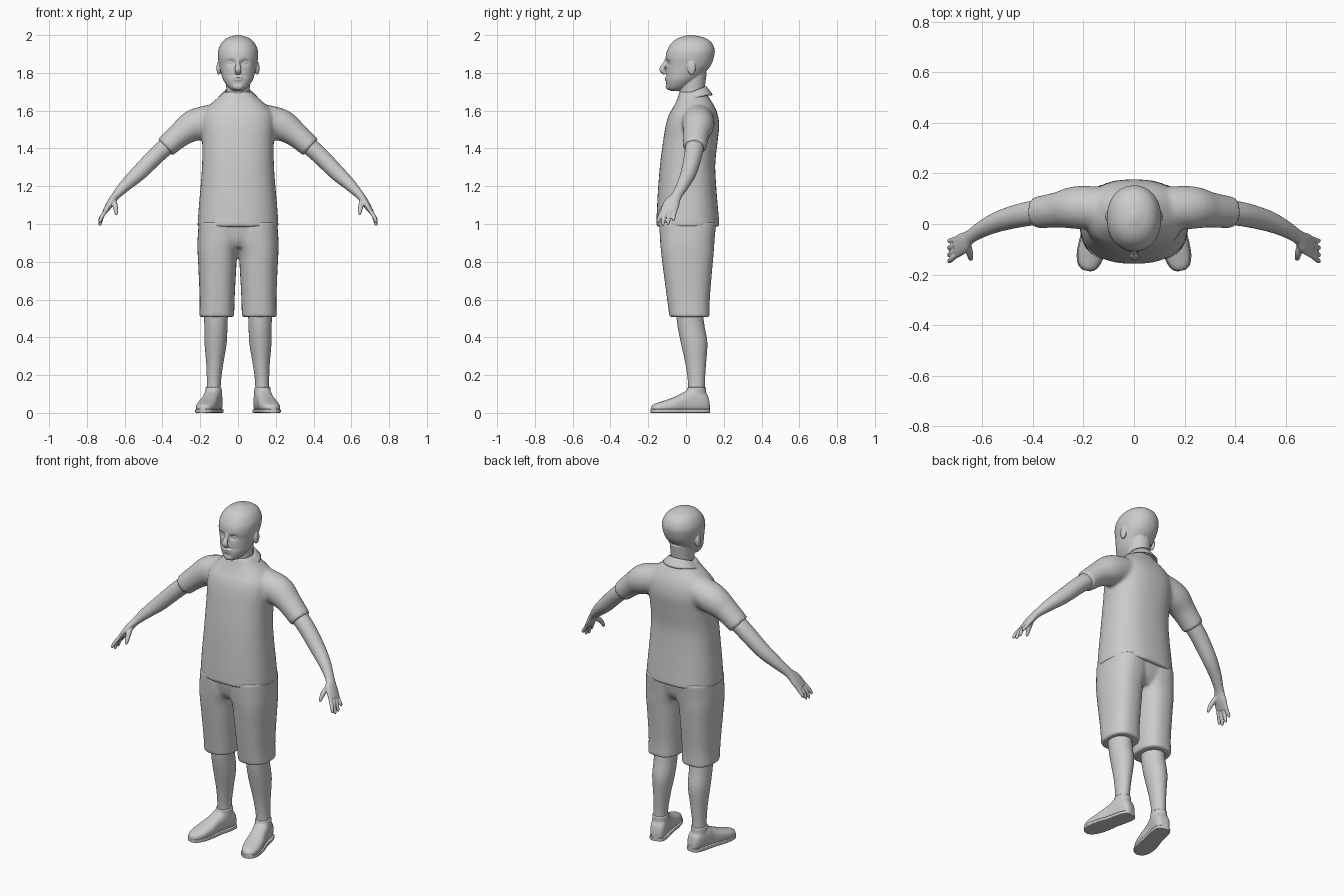
import bpy, bmesh, math
from mathutils import Vector, Matrix

if "Cube" in bpy.data.objects:
    bpy.data.objects.remove(bpy.data.objects["Cube"])

grey = bpy.data.materials.new("plain grey")
grey.use_nodes = True
grey.diffuse_color = (0.6, 0.6, 0.6, 1)
grey.node_tree.nodes["Principled BSDF"].inputs["Base Color"].default_value = (0.6, 0.6, 0.6, 1)


def smooth_keys(keys, steps):
    """Catmull-Rom interpolation of equal-length tuples."""
    out = []
    for i in range(len(keys) - 1):
        quad = [keys[max(i - 1, 0)], keys[i], keys[i + 1], keys[min(i + 2, len(keys) - 1)]]
        for s in range(steps):
            t = s / steps
            out.append([b + 0.5 * t * (c - a + t * (2 * a - 5 * b + 4 * c - d + t * (3 * (b - c) + d - a)))
                        for a, b, c, d in zip(*quad)])
    return out + [list(keys[-1])]


def loft(bm, frames, power=2.0, side=1, seg=32):
    """Closed skin over superellipse rings given as (centre, half axis u, half axis v)."""
    rings = []
    for c, u, v in frames:
        ring = []
        for k in range(seg):
            a = math.tau * k / seg
            cu, sv = math.cos(a), math.sin(a)
            p = c + u * math.copysign(abs(cu) ** (2 / power), cu) + v * math.copysign(abs(sv) ** (2 / power), sv)
            ring.append(bm.verts.new((p.x * side, p.y, p.z)))
        rings.append(ring)
    for r, q in zip(rings, rings[1:]):
        for k in range(seg):
            n = (k + 1) % seg
            bm.faces.new((r[k], r[n], q[n], q[k]))
    bm.faces.new(rings[0])
    bm.faces.new(rings[-1])


def column(keys, steps=5):
    """Upright frames from (z, x0, x1, y0, y1)."""
    return [(Vector(((x0 + x1) / 2, (y0 + y1) / 2, z)), Vector(((x1 - x0) / 2, 0, 0)), Vector((0, (y1 - y0) / 2, 0)))
            for z, x0, x1, y0, y1 in smooth_keys(keys, steps)]


def round_column(keys, steps=5):
    return column([(z, -x, x, y0, y1) for z, x, y0, y1 in keys], steps)


def tube(keys, ref=(0, 1, 0), steps=5):
    """Frames along a path of (x, y, z, thickness, width along ref)."""
    pts = smooth_keys(keys, steps)
    frames = []
    for i, (x, y, z, a, b) in enumerate(pts):
        t = (Vector(pts[min(i + 1, len(pts) - 1)][:3]) - Vector(pts[max(i - 1, 0)][:3])).normalized()
        v = Vector(ref)
        v = (v - t * v.dot(t)).normalized()
        frames.append((Vector((x, y, z)), t.cross(v) * a, v * b))
    return frames


def ball(bm, place, size):
    bmesh.ops.create_uvsphere(bm, u_segments=20, v_segments=14, radius=1,
                              matrix=Matrix.Translation(place) @ Matrix.Diagonal((*size, 1)))


def finish(bm, name, voxel=0, relax=4):
    bmesh.ops.recalc_face_normals(bm, faces=bm.faces[:])
    mesh = bpy.data.meshes.new(name)
    bm.to_mesh(mesh)
    bm.free()
    mesh.materials.append(grey)
    ob = bpy.data.objects.new(name, mesh)
    bpy.context.collection.objects.link(ob)
    bpy.ops.object.select_all(action='DESELECT')
    ob.select_set(True)
    bpy.context.view_layer.objects.active = ob
    bpy.ops.object.shade_smooth_by_angle(angle=math.radians(40))
    if voxel:
        remesh = ob.modifiers.new("blend", 'REMESH')
        remesh.mode, remesh.voxel_size, remesh.use_smooth_shade = 'VOXEL', voxel, True
        soft = ob.modifiers.new("soften", 'SMOOTH')
        soft.factor, soft.iterations = 0.5, relax
    return ob


# Shirt: body and both sleeves blended together
bm = bmesh.new()
loft(bm, round_column([(0.985, 0.215, -0.158, 0.178), (1.1, 0.207, -0.153, 0.168), (1.2, 0.198, -0.147, 0.16),
                       (1.32, 0.19, -0.137, 0.155), (1.44, 0.19, -0.121, 0.168), (1.52, 0.195, -0.108, 0.176),
                       (1.58, 0.188, -0.09, 0.168), (1.625, 0.155, -0.064, 0.15), (1.665, 0.11, -0.045, 0.125),
                       (1.7, 0.075, -0.035, 0.105)]), 2.4, seg=48)
for s in (1, -1):
    loft(bm, tube([(0.1, 0.06, 1.56, 0.08, 0.085), (0.225, 0.065, 1.525, 0.085, 0.085),
                   (0.305, 0.055, 1.475, 0.067, 0.07), (0.385, 0.045, 1.405, 0.058, 0.063)]), side=s)
finish(bm, "shirt", 0.01, 5)

# Folded collar, open at the throat with pointed tips
bm = bmesh.new()
rows, count = [], 48
for k in range(count + 1):
    f = k / count
    line = []
    for j in range(5):
        h = j / 4
        a = (0.08 + 0.5 * h) + f * (math.tau - 2 * (0.08 + 0.5 * h))
        front = (1 + math.cos(a)) / 2
        top, low = 1.73 - 0.055 * front, 1.685 - 0.085 * front ** 2
        line.append(bm.verts.new(((0.07 + 0.036 * h) * math.sin(a), 0.035 - (0.073 + 0.034 * h) * math.cos(a),
                                  top + (low - top) * h)))
    rows.append(line)
for p, q in zip(rows, rows[1:]):
    for j in range(4):
        bm.faces.new((p[j], p[j + 1], q[j + 1], q[j]))
collar = finish(bm, "collar")
collar.modifiers.new("cloth", 'SOLIDIFY').thickness = 0.008

# Head: skull with eye sockets, neck, nose, lips, eyes and ears
bm = bmesh.new()
loft(bm, round_column([(1.705, 0.025, -0.085, -0.03), (1.722, 0.05, -0.1, 0.01), (1.76, 0.077, -0.106, 0.06),
                       (1.8, 0.09, -0.105, 0.1), (1.84, 0.099, -0.105, 0.132), (1.88, 0.106, -0.108, 0.147),
                       (1.92, 0.105, -0.1, 0.152), (1.96, 0.087, -0.075, 0.136), (1.985, 0.057, -0.04, 0.1),
                       (2.0, 0.012, 0.01, 0.04)], 8), 2.15, seg=64)
for v in bm.verts:
    if v.co.y < 0:
        gap = ((abs(v.co.x) - 0.036) / 0.02) ** 2 + ((v.co.z - 1.855) / 0.014) ** 2
        v.co.y += 0.014 * math.exp(-gap)
        chin = (v.co.x / 0.05) ** 2 + ((v.co.z - 1.785) / 0.007) ** 2
        v.co.y += 0.004 * math.exp(-chin)
loft(bm, round_column([(1.6, 0.066, -0.03, 0.1), (1.7, 0.062, -0.035, 0.098), (1.8, 0.066, -0.03, 0.11)]))
loft(bm, tube([(0, -0.094, 1.885, 0.01, 0.008), (0, -0.112, 1.848, 0.012, 0.011), (0, -0.127, 1.818, 0.014, 0.018),
               (0, -0.108, 1.798, 0.012, 0.014)], (1, 0, 0)), seg=20)
ball(bm, (0, -0.1, 1.775), (0.03, 0.013, 0.006))
ball(bm, (0, -0.099, 1.763), (0.026, 0.013, 0.007))
ball(bm, (0, -0.094, 1.728), (0.028, 0.014, 0.018))
for s in (1, -1):
    ball(bm, (s * 0.036, -0.082, 1.854), (0.016, 0.012, 0.009))
    ball(bm, (s * 0.102, 0.03, 1.825), (0.012, 0.022, 0.036))
finish(bm, "head", 0.004, 3)

# Arms with hands: forearm, palm, four fingers and thumb
for s, label in ((1, "left"), (-1, "right")):
    bm = bmesh.new()
    loft(bm, tube([(0.32, 0.052, 1.46, 0.047, 0.05), (0.42, 0.04, 1.375, 0.046, 0.048),
                   (0.52, 0.015, 1.275, 0.042, 0.042), (0.59, -0.015, 1.21, 0.033, 0.034),
                   (0.647, -0.05, 1.15, 0.022, 0.028), (0.675, -0.075, 1.11, 0.02, 0.042),
                   (0.705, -0.093, 1.065, 0.013, 0.043)]), side=s)
    for y, tip, drop in ((-0.125, -0.147, 1.005), (-0.104, -0.122, 0.99), (-0.083, -0.094, 0.995), (-0.062, -0.066, 1.015)):
        loft(bm, tube([(0.69, y + 0.01, 1.085, 0.01, 0.01), (0.717, (y + tip) / 2, 1.045, 0.0105, 0.0105),
                       (0.73, tip, drop + 0.012, 0.009, 0.009), (0.733, tip, drop, 0.004, 0.004)]), side=s, seg=14)
    loft(bm, tube([(0.66, -0.075, 1.125, 0.015, 0.015), (0.65, -0.112, 1.095, 0.014, 0.014),
                   (0.645, -0.135, 1.062, 0.01, 0.01), (0.645, -0.14, 1.047, 0.005, 0.005)], (1, 0, 0)), side=s, seg=16)
    finish(bm, label + "_arm", 0.004, 3)

# Shorts: two legs and the seat blended together
bm = bmesh.new()
for s in (1, -1):
    loft(bm, column([(0.507, 0.02, 0.205, -0.088, 0.126), (0.6, 0.018, 0.203, -0.1, 0.126),
                     (0.75, 0.01, 0.209, -0.12, 0.138), (0.85, 0.003, 0.214, -0.132, 0.147),
                     (0.92, -0.02, 0.214, -0.138, 0.152), (1.01, -0.02, 0.208, -0.142, 0.16)]), 2.4, s)
loft(bm, round_column([(0.875, 0.19, -0.1, 0.11), (0.92, 0.2, -0.125, 0.14), (1.01, 0.205, -0.142, 0.158)]), 2.6)
finish(bm, "shorts", 0.009, 4)

# Lower legs, shoes and soles
heel, ahead = Vector((0.115, 0.123, 0)), Vector((0.23, -0.973, 0))
across = Vector((0.973, 0.23, 0))
foot = [(0, 0.018, 0.05), (0.012, 0.036, 0.095), (0.045, 0.045, 0.122), (0.1, 0.046, 0.13), (0.14, 0.046, 0.108),
        (0.2, 0.052, 0.08), (0.26, 0.049, 0.06), (0.3, 0.034, 0.047), (0.316, 0.012, 0.034)]


def foot_frames(extra, height=None):
    return [(heel + ahead * d + Vector((0, 0, (height or h) / 2)), across * (w + extra), Vector((0, 0, (height or h) / 2)))
            for d, w, h in smooth_keys(foot, 5)]


for s, label in ((1, "left"), (-1, "right")):
    bm = bmesh.new()
    loft(bm, column([(0.1, 0.092, 0.167, 0.012, 0.1), (0.17, 0.09, 0.165, 0.01, 0.1), (0.26, 0.078, 0.168, -0.003, 0.106),
                     (0.37, 0.06, 0.177, -0.027, 0.113), (0.46, 0.056, 0.178, -0.045, 0.098),
                     (0.56, 0.052, 0.182, -0.055, 0.085)]), side=s)
    finish(bm, label + "_lower_leg")
    bm = bmesh.new()
    loft(bm, foot_frames(0), 2.5, s)
    loft(bm, column([(0.09, 0.085, 0.173, 0.004, 0.108), (0.136, 0.086, 0.172, 0.006, 0.106)], 2), side=s)
    finish(bm, label + "_shoe", 0.005, 4)
    bm = bmesh.new()
    loft(bm, foot_frames(0.004, 0.02), 8, s)
    finish(bm, label + "_sole")
